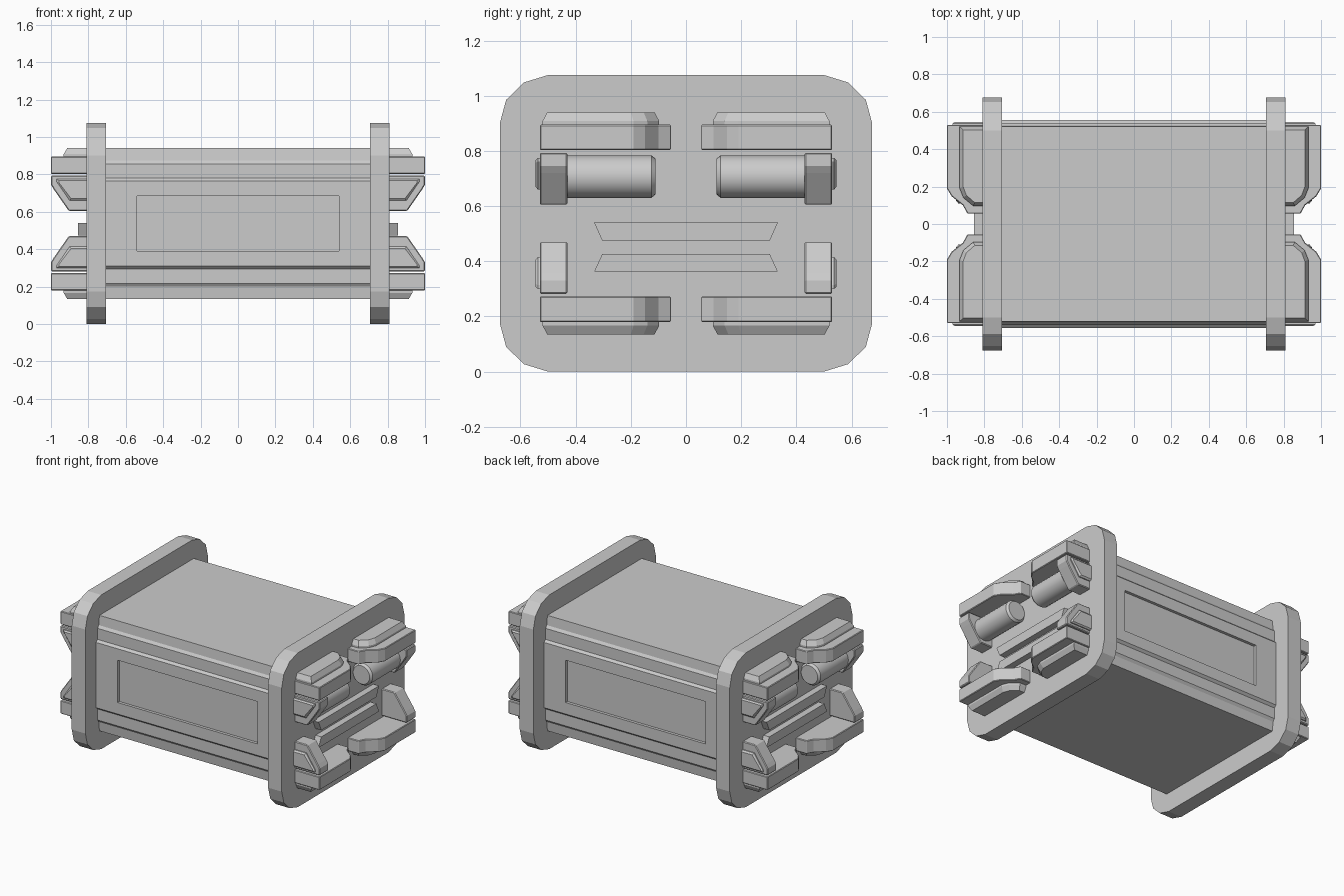
import bpy, bmesh, math
from mathutils import Vector

if "Cube" in bpy.data.objects:
    bpy.data.objects.remove(bpy.data.objects["Cube"])

ZC = 0.5375  # all parts share an origin at mid height, so they can mirror in z


def make(name, bm, mirror=(False, False, False), bevel=0.0):
    bmesh.ops.recalc_face_normals(bm, faces=bm.faces)
    me = bpy.data.meshes.new(name)
    bm.to_mesh(me)
    bm.free()
    ob = bpy.data.objects.new(name, me)
    ob.location.z = ZC
    bpy.context.collection.objects.link(ob)
    if bevel:
        m = ob.modifiers.new("Bevel", 'BEVEL')
        m.width, m.segments, m.limit_method = bevel, 1, 'ANGLE'
        m.angle_limit = math.radians(50)
    if any(mirror):
        m = ob.modifiers.new("Mirror", 'MIRROR')
        m.use_axis = mirror
        m.use_mirror_merge = False
    return ob


def place(axis, p, d):
    """2D point p at depth d along axis; z values are given in world height."""
    x, y, z = {'x': (d, p[0], p[1]), 'y': (p[0], d, p[1]), 'z': (p[0], p[1], d)}[axis]
    return Vector((x, y, z - ZC))


def loft(name, axis, layers, **kw):
    """Closed solid through a list of (outline, depth) layers."""
    bm = bmesh.new()
    rings = [[bm.verts.new(place(axis, p, d)) for p in pts] for pts, d in layers]
    n = len(rings[0])
    for a, b in zip(rings, rings[1:]):
        for i in range(n):
            bm.faces.new((a[i], a[(i + 1) % n], b[(i + 1) % n], b[i]))
    bm.faces.new(rings[0])
    bm.faces.new(rings[-1])
    return make(name, bm, **kw)


def full_outline(quarter):
    """Upper right quarter of a (y, z) profile reflected to a full loop."""
    right = quarter + [(y, 2 * ZC - z) for y, z in reversed(quarter)]
    return right + [(-y, z) for y, z in reversed(right)]


def shrink(pts, c, s, t):
    return [(c[0] + (u - c[0]) * s, c[1] + (v - c[1]) * t) for u, v in pts]


ALL = (True, True, True)
XY = (True, True, False)

# Main body with stepped sides
body = loft("container_body", 'x', [(full_outline(
    [(0.52, 0.94), (0.527, 0.875), (0.54, 0.857), (0.54, 0.78), (0.556, 0.765)]), d)
    for d in (-0.75, 0.75)])

# Recessed rectangle in each long side
rect = [(-0.54, 0.39), (0.54, 0.39), (0.54, 0.685), (-0.54, 0.685)]
cutter = loft("side_recess_cutter", 'y', [(rect, -0.6), (rect, -0.536)],
              mirror=(False, True, False))
cutter.hide_render = True
cutter.hide_viewport = True
m = body.modifiers.new("Recess", 'BOOLEAN')
m.operation, m.object, m.solver = 'DIFFERENCE', cutter, 'EXACT'

# Rounded end plates
plate = full_outline([(0.5, 1.075), (0.588, 1.048), (0.652, 0.985), (0.675, 0.9)])
loft("end_plate", 'x', [(plate, 0.705), (plate, 0.81)], mirror=(True, False, False))

# Horizontal corner guards with raised pads
guard = [(0.79, 0.53), (1.0, 0.53), (1.0, 0.19), (0.975, 0.148),
         (0.915, 0.1), (0.89, 0.055), (0.79, 0.055)]
loft("corner_guard_flat", 'z', [(guard, 0.803), (guard, 0.895)], mirror=ALL, bevel=0.004)
pad = [(0.79, 0.52), (0.932, 0.52), (0.932, 0.19), (0.912, 0.14),
       (0.86, 0.097), (0.79, 0.097)]
loft("corner_guard_pad", 'z', [(pad, 0.88), (pad, 0.908),
     (shrink(pad, (0.79, 0.31), 0.87, 0.92), 0.94)], mirror=ALL)

# Upright corner guards with raised pads
side = [(0.79, 0.793), (1.0, 0.793), (1.0, 0.745), (0.985, 0.72),
        (0.905, 0.605), (0.79, 0.605)]
loft("side_guard", 'y', [(side, 0.43), (side, 0.53)], mirror=ALL, bevel=0.005)
spad = [(0.79, 0.775), (0.97, 0.775), (0.97, 0.762), (0.9, 0.66), (0.79, 0.66)]
loft("side_guard_pad", 'y', [(spad, 0.52), (spad, 0.537),
     (shrink(spad, (0.79, 0.725), 0.93, 0.83), 0.546)], mirror=ALL)

# Round pegs between the upper guards
def circle(r, n=24):
    return [(0.875 + r * math.cos(2 * math.pi * i / n),
             0.707 + r * math.sin(2 * math.pi * i / n)) for i in range(n)]

peg = loft("round_peg", 'y', [(circle(0.064), 0.11), (circle(0.077), 0.125),
                              (circle(0.077), 0.45)], mirror=XY)
bpy.ops.object.select_all(action='DESELECT')
peg.select_set(True)
bpy.context.view_layer.objects.active = peg
bpy.ops.object.shade_smooth_by_angle(angle=math.radians(30))

# Pair of bars across the middle of each end
for name, wide, narrow in (("upper_bar", 0.54, 0.473), ("lower_bar", 0.362, 0.427)):
    bar = [(-0.333, wide), (0.333, wide), (0.303, narrow), (-0.303, narrow)]
    loft(name, 'x', [(bar, 0.79), (bar, 0.855)], mirror=(True, False, False))
